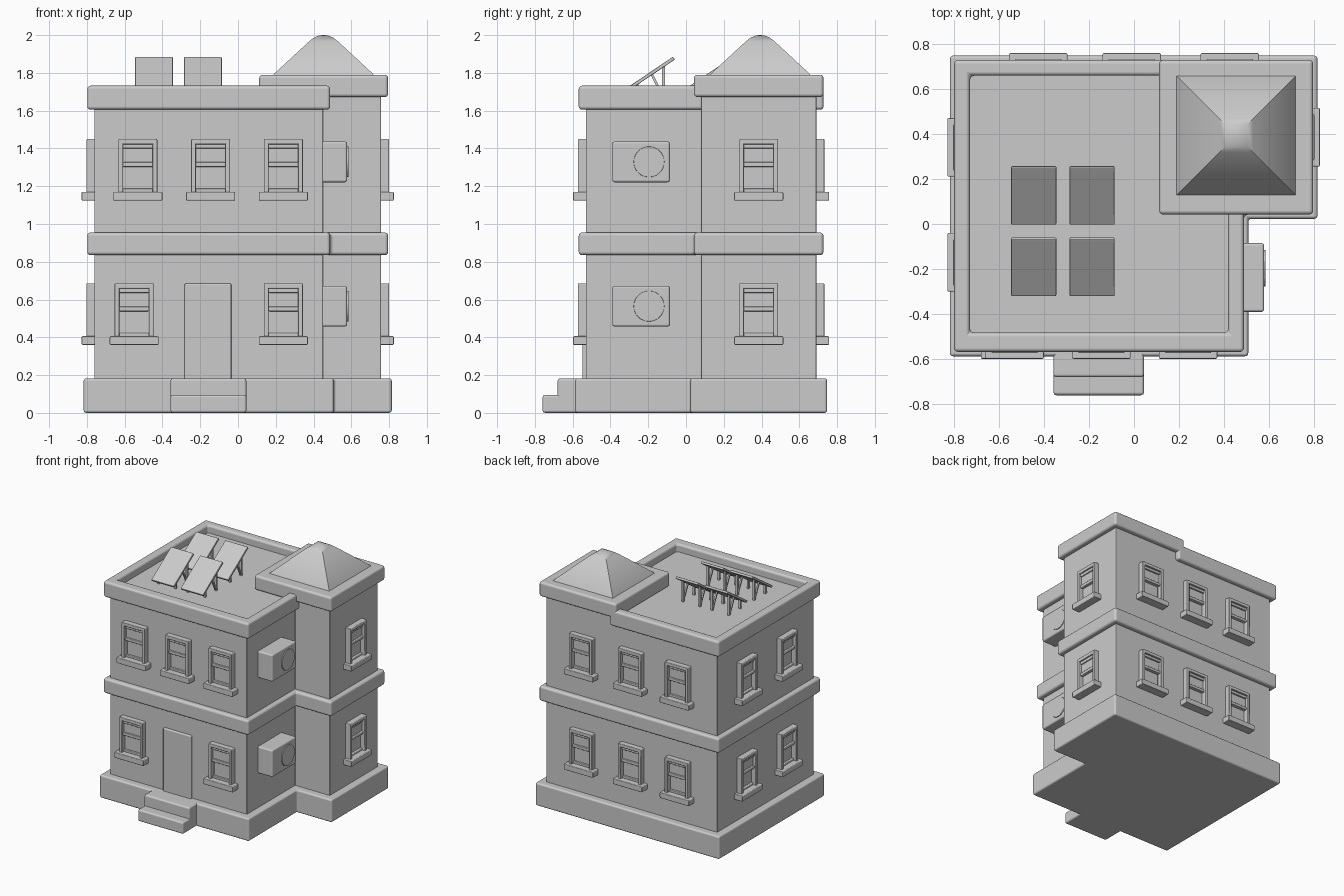
import bpy, bmesh, math
from mathutils import Matrix, Vector

cube = bpy.data.objects.get("Cube")
if cube:
    bpy.data.objects.remove(cube)

grey = bpy.data.materials.new("plaster_grey")
grey.use_nodes = True
COLOUR = (0.6, 0.6, 0.6, 1)
grey.diffuse_color = COLOUR
grey.node_tree.nodes["Principled BSDF"].inputs["Base Color"].default_value = COLOUR


def finish(name, bm, bevel=0.0, segments=2):
    bmesh.ops.recalc_face_normals(bm, faces=bm.faces)
    mesh = bpy.data.meshes.new(name)
    bm.to_mesh(mesh)
    bm.free()
    mesh.materials.append(grey)
    obj = bpy.data.objects.new(name, mesh)
    bpy.context.collection.objects.link(obj)
    if bevel:
        mod = obj.modifiers.new("Bevel", 'BEVEL')
        mod.width, mod.segments = bevel, segments
        mod.limit_method = 'ANGLE'
        mod.harden_normals = True
    bpy.ops.object.select_all(action='DESELECT')
    obj.select_set(True)
    bpy.context.view_layer.objects.active = obj
    bpy.ops.object.shade_smooth_by_angle(angle=math.radians(35))
    return obj


def add_box(bm, x0, x1, y0, y1, z0, z1):
    size = Matrix.Diagonal((x1 - x0, y1 - y0, z1 - z0, 1))
    centre = Matrix.Translation(((x0 + x1) / 2, (y0 + y1) / 2, (z0 + z1) / 2))
    bmesh.ops.create_cube(bm, size=1, matrix=centre @ size)


def boxes(name, dims, bevel=0.0, segments=2):
    bm = bmesh.new()
    for d in dims:
        add_box(bm, *d)
    return finish(name, bm, bevel, segments)


def prism(name, points, z0, z1, bevel=0.0, segments=3):
    bm = bmesh.new()
    face = bm.faces.new([bm.verts.new((x, y, z0)) for x, y in points])
    top = bmesh.ops.extrude_face_region(bm, geom=[face])["geom"]
    verts = [v for v in top if isinstance(v, bmesh.types.BMVert)]
    bmesh.ops.translate(bm, verts=verts, vec=(0, 0, z1 - z0))
    return finish(name, bm, bevel, segments)


# L-shaped footprint, grown outwards by a margin
def footprint(m):
    return [(-.76 - m, -.53 - m), (.45 + m, -.53 - m), (.45 + m, .08 - m),
            (.757 + m, .08 - m), (.757 + m, .69 + m), (-.76 - m, .69 + m)]


# Main masses
prism("base_plinth", footprint(.057), 0, .183, .014)
prism("walls", footprint(0), .15, 1.67, .006)
prism("floor_band", footprint(.038), .835, .955, .018)
boxes("tower_walls", [(.15, .757, .08, .69, 1.6, 1.7)], .006)

# Roof edge, open towards the tower
prism("parapet", [(.17, .728), (-.798, .728), (-.798, -.568), (.488, -.568), (.488, .09),
                  (.418, .09), (.418, -.482), (-.728, -.482), (-.728, .658), (.17, .658)],
      1.605, 1.732, .018)

# Tower cap and rounded pyramid roof
boxes("tower_cap", [(.112, .795, .042, .728, 1.672, 1.79)], .018, 3)
bm = bmesh.new()
rings = []
for half, z in [(.268, 1.78), (.262, 1.795), (.075, 1.968), (.05, 1.987), (.025, 1.997), (.006, 2.0)]:
    rings.append([bm.verts.new((.453 + sx * half, .393 + sy * half, z))
                  for sx, sy in [(-1, -1), (1, -1), (1, 1), (-1, 1)]])
for low, high in zip(rings, rings[1:]):
    for i in range(4):
        j = (i + 1) % 4
        bm.faces.new((low[i], low[j], high[j], high[i]))
bm.faces.new(rings[-1])
finish("tower_roof", bm)

# Door and front steps
boxes("door", [(-.283, -.035, -.548, -.52, .17, .685)], .008)
boxes("front_steps", [(-.358, .045, -.76, -.56, 0, .095), (-.358, .045, -.68, -.56, 0, .183)], .014)


# Sash window: frame, sill, raised upper sash and lower sash; outwards is -y
def window(name, x, y, z, angle):
    obj = boxes(name, [
        (-.103, -.078, -.043, .01, 0, .288), (.078, .103, -.043, .01, 0, .288),
        (-.09, .09, -.043, .01, .26, .288),
        (-.13, .13, -.068, .01, -.038, .008),
        (-.08, .08, -.03, .01, .14, .165), (-.08, .08, -.018, .01, .15, .262),
        (-.08, .08, -.03, .01, .238, .262),
        (-.08, .08, -.02, .01, .005, .025), (-.08, .08, -.004, .01, .02, .15)], .006)
    obj.location = (x, y, z)
    obj.rotation_euler.z = math.radians(angle)


FLOORS = {"lower": .398, "upper": 1.162}
for floor, z in FLOORS.items():
    fronts = (-.53, -.145, .24) if floor == "upper" else (-.55, .24)
    for i, x in enumerate(fronts):
        window(f"{floor}_front_window_{i + 1}", x, -.53, z, 0)
    for i, x in enumerate((-.425, -.01, .425)):
        window(f"{floor}_back_window_{i + 1}", x, .69, z, 180)
    for i, y in enumerate((-.17, .34)):
        window(f"{floor}_right_window_{i + 1}", -.76, y, z, -90)
    window(f"{floor}_tower_window", .757, .385, z, 90)

    # Air conditioner with a round fan cover
    mid = z + .167
    boxes(f"{floor}_air_conditioner", [(.44, .578, -.39, -.085, mid - .108, mid + .108)], .012)
    bm = bmesh.new()
    bmesh.ops.create_cone(bm, cap_ends=True, segments=32, radius1=.082, radius2=.08, depth=.01,
                          matrix=Matrix.Translation((.579, -.196, mid)) @ Matrix.Rotation(math.pi / 2, 4, 'Y'))
    finish(f"{floor}_fan_cover", bm)


# Bar between two points in the y-z plane
def add_bar(bm, x, a, b, thick):
    a, b = Vector((x, *a)), Vector((x, *b))
    turn = (b - a).to_track_quat('Z', 'X').to_matrix().to_4x4()
    bmesh.ops.create_cube(bm, size=1, matrix=Matrix.Translation((a + b) / 2) @ turn
                          @ Matrix.Diagonal((thick, thick, (b - a).length, 1)))


# Tilted solar panels on braced legs
for r, y in enumerate((-.19, .127)):
    for c, x in enumerate((-.445, -.186)):
        panel = boxes(f"solar_panel_{r}_{c}", [(-.1, .1, -.152, .152, -.009, .009)], .004)
        panel.location = (x, y, 1.793)
        panel.rotation_euler.x = math.radians(34)
        bm = bmesh.new()
        for side in (-.075, .075):
            add_bar(bm, x + side, (y + .07, 1.66), (y + .07, 1.835), .016)
            add_bar(bm, x + side, (y - .07, 1.66), (y - .07, 1.74), .016)
            add_bar(bm, x + side, (y + .065, 1.68), (y + .01, 1.79), .012)
        finish(f"panel_legs_{r}_{c}", bm)
